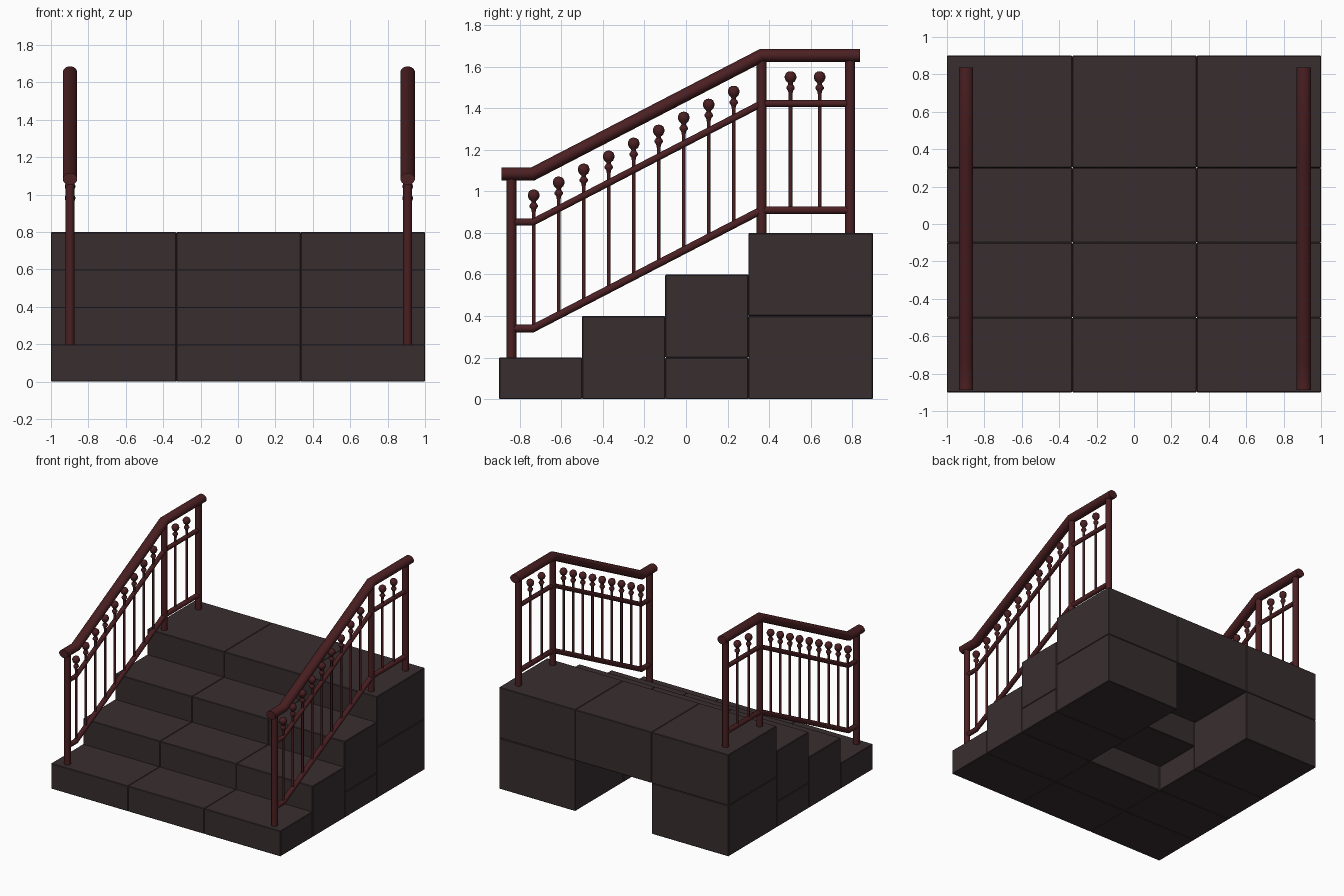
import bpy, bmesh, math
from mathutils import Vector

if "Cube" in bpy.data.objects:
    bpy.data.objects.remove(bpy.data.objects["Cube"])


def material(name, rgb):
    m = bpy.data.materials.new(name)
    m.diffuse_color = (*rgb, 1)
    m.use_nodes = True
    m.node_tree.nodes["Principled BSDF"].inputs["Base Color"].default_value = m.diffuse_color
    return m


STONE = material("dark stone", (0.040, 0.027, 0.029))
IRON = material("dark red paint", (0.070, 0.014, 0.016))


def finish(bm, name, mat, smooth):
    bmesh.ops.recalc_face_normals(bm, faces=bm.faces[:])
    me = bpy.data.meshes.new(name)
    bm.to_mesh(me)
    bm.free()
    me.materials.append(mat)
    ob = bpy.data.objects.new(name, me)
    bpy.context.collection.objects.link(ob)
    if smooth:
        bpy.ops.object.select_all(action='DESELECT')
        ob.select_set(True)
        bpy.context.view_layer.objects.active = ob
        bpy.ops.object.shade_smooth_by_angle(angle=math.radians(40))
    return ob


def block(name, lo, hi):
    bm = bmesh.new()
    bmesh.ops.create_cube(bm, size=1)
    for v in bm.verts:
        v.co = Vector([(a + b) / 2 + c * (b - a) for a, b, c in zip(lo, hi, v.co)])
    bmesh.ops.bevel(bm, geom=bm.edges[:], offset=0.004, segments=1, affect='EDGES')
    finish(bm, name, STONE, False)


def skin(bm, rings):
    """Join rings of points into a capped tube."""
    vs = [[bm.verts.new(p) for p in r] for r in rings]
    n = len(vs[0])
    for a, b in zip(vs, vs[1:]):
        for i in range(n):
            j = (i + 1) % n
            bm.faces.new((a[i], a[j], b[j], b[i]))
    bm.faces.new(vs[0])
    bm.faces.new(vs[-1])


def rail(name, x, path, rx, rz, sides=12):
    """Sweep an oval along a (y, z) path with mitred corners."""
    pts = [Vector(p) for p in path]
    dirs = [(b - a).normalized() for a, b in zip(pts, pts[1:])]
    rings = []
    for i, p in enumerate(pts):
        d0, d1 = dirs[max(i - 1, 0)], dirs[min(i, len(dirs) - 1)]
        t = (d0 + d1).normalized()
        up = Vector((-t.y, t.x)) / t.dot(d0)
        ring = []
        for k in range(sides):
            a = 2 * math.pi * (k + 0.5) / sides
            q = p + up * rz * math.sin(a)
            ring.append((x + rx * math.cos(a), q.x, q.y))
        rings.append(ring)
    bm = bmesh.new()
    skin(bm, rings)
    finish(bm, name, IRON, True)


def lathe(name, x, y, z, profile, sides=12):
    rings = [[(x + r * math.cos(2 * math.pi * k / sides),
               y + r * math.sin(2 * math.pi * k / sides), z + h)
              for k in range(sides)] for r, h in profile]
    bm = bmesh.new()
    skin(bm, rings)
    finish(bm, name, IRON, True)


# stone steps: (y range, stacked z ranges)
cols = [(-1, -0.33), (-0.33, 0.335), (0.335, 1)]
rows = [(-0.9, -0.5, [(0, 0.2)]),
        (-0.5, -0.1, [(0, 0.4)]),
        (-0.1, 0.3, [(0, 0.2), (0.2, 0.6)]),
        (0.3, 0.9, [(0, 0.4), (0.4, 0.8)])]
for c, (x0, x1) in enumerate(cols):
    for r, (y0, y1, stack) in enumerate(rows):
        for s, (z0, z1) in enumerate(stack):
            if c == 1 and len(stack) == 2 and s == 0:
                continue  # hollow under the middle of the upper steps
            block(f"step_block_{r}_{c}_{s}", (x0, y0, z0), (x1, y1, z1))

# baluster outline, heights relative to the middle rail
BALUSTER = [(0.009, -0.51), (0.009, 0.045), (0.012, 0.060), (0.020, 0.071),
            (0.020, 0.079), (0.011, 0.092), (0.012, 0.099), (0.022, 0.108),
            (0.028, 0.122), (0.028, 0.132), (0.022, 0.146), (0.012, 0.153),
            (0.002, 0.155)]
KNEE0, KNEE1 = -0.737, 0.364


def rail_path(start, end, low, high):
    return [(start, low), (KNEE0, low), (KNEE1, high), (end, high)]


for side, x in (("left", -0.898), ("right", 0.907)):
    # rails
    rail(f"{side}_handrail", x, rail_path(-0.888, 0.838, 1.084, 1.654), 0.039, 0.032, 16)
    rail(f"{side}_middle_rail", x, rail_path(-0.84, 0.79, 0.852, 1.423), 0.017, 0.017)
    rail(f"{side}_bottom_rail", x, rail_path(-0.835, 0.80, 0.340, 0.910), 0.020, 0.019)
    # posts
    for i, (y, z0, z1) in enumerate([(-0.84, 0.2, 1.08), (KNEE1, 0.8, 1.645), (0.79, 0.8, 1.65)]):
        lathe(f"{side}_post_{i}", x, y, 0, [(0.024, z0), (0.024, z1)])
    # balusters with ball finials
    for i, y in enumerate([-0.733 + 0.1203 * k for k in range(9)] + [0.503, 0.643]):
        t = min(max((y - KNEE0) / (KNEE1 - KNEE0), 0), 1)
        lathe(f"{side}_baluster_{i}", x, y, 0.852 + 0.571 * t, BALUSTER)
